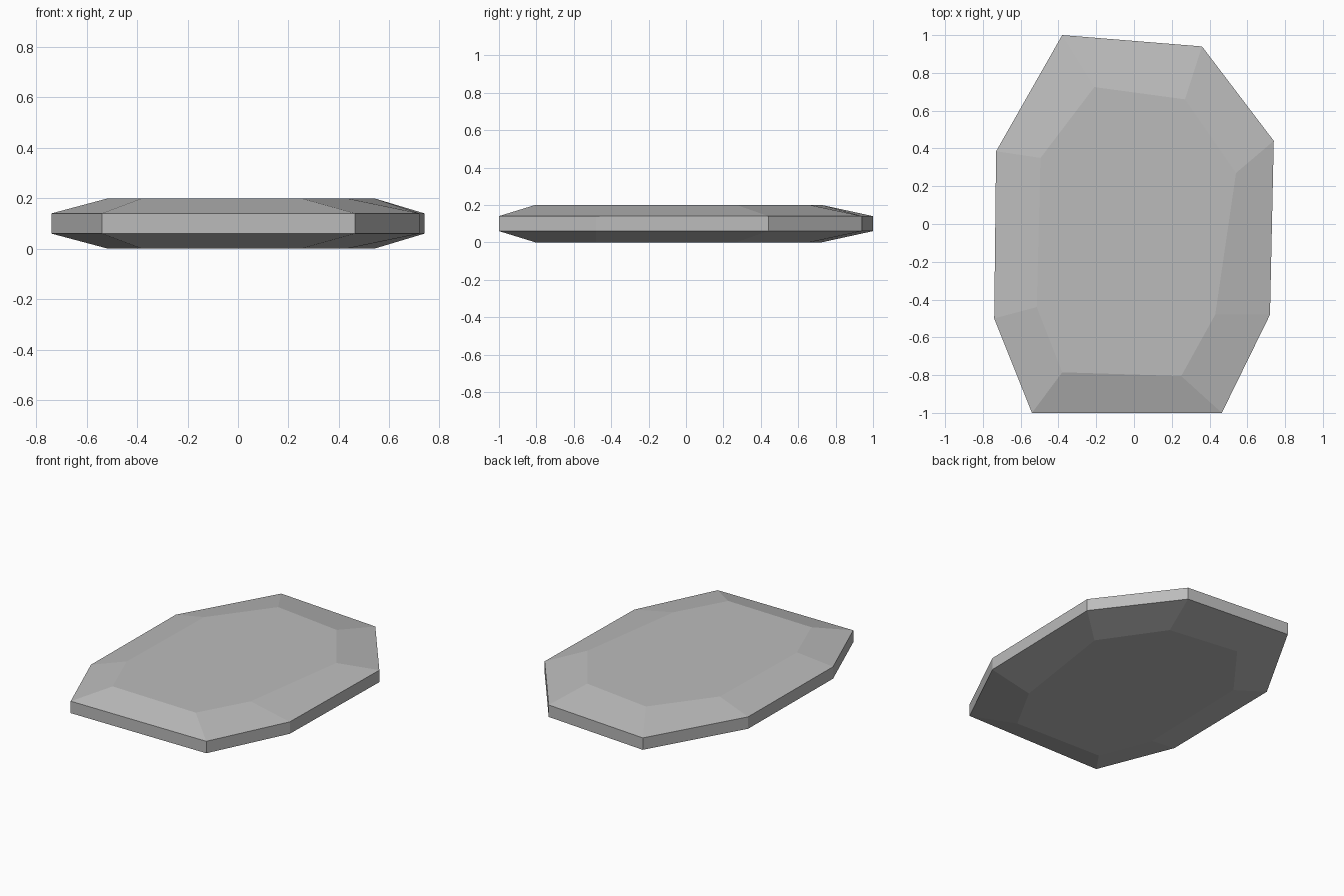
import bpy
import bmesh

cube = bpy.data.objects.get("Cube")
if cube:
    bpy.data.objects.remove(cube, do_unlink=True)

# Stone colour
stone = bpy.data.materials.new("stone grey")
stone.use_nodes = True
colour = (0.5, 0.5, 0.5, 1)
stone.diffuse_color = colour
stone.node_tree.nodes["Principled BSDF"].inputs["Base Color"].default_value = colour

# Irregular eight-sided outlines: the rim, and the smaller flat face
rim = [(-0.38, 1), (-0.73, 0.385), (-0.74, -0.5), (-0.54, -1),
       (0.465, -1), (0.72, -0.48), (0.74, 0.44), (0.36, 0.94)]
flat = [(-0.21, 0.725), (-0.495, 0.35), (-0.515, -0.44), (-0.38, -0.785),
        (0.25, -0.805), (0.43, -0.48), (0.54, 0.27), (0.27, 0.66)]

# Stack the outlines into bottom bevel, upright wall and top bevel
bm = bmesh.new()
layers = [(flat, 0), (rim, 0.06), (rim, 0.14), (flat, 0.2)]
rings = [[bm.verts.new((x, y, z)) for x, y in outline] for outline, z in layers]
for low, high in zip(rings, rings[1:]):
    for i in range(len(low)):
        j = (i + 1) % len(low)
        bm.faces.new((low[i], low[j], high[j], high[i]))
bm.faces.new(rings[0])
bm.faces.new(rings[-1])
bmesh.ops.recalc_face_normals(bm, faces=bm.faces)

mesh = bpy.data.meshes.new("stone_slab")
bm.to_mesh(mesh)
bm.free()
mesh.materials.append(stone)
slab = bpy.data.objects.new("stone_slab", mesh)
bpy.context.collection.objects.link(slab)
